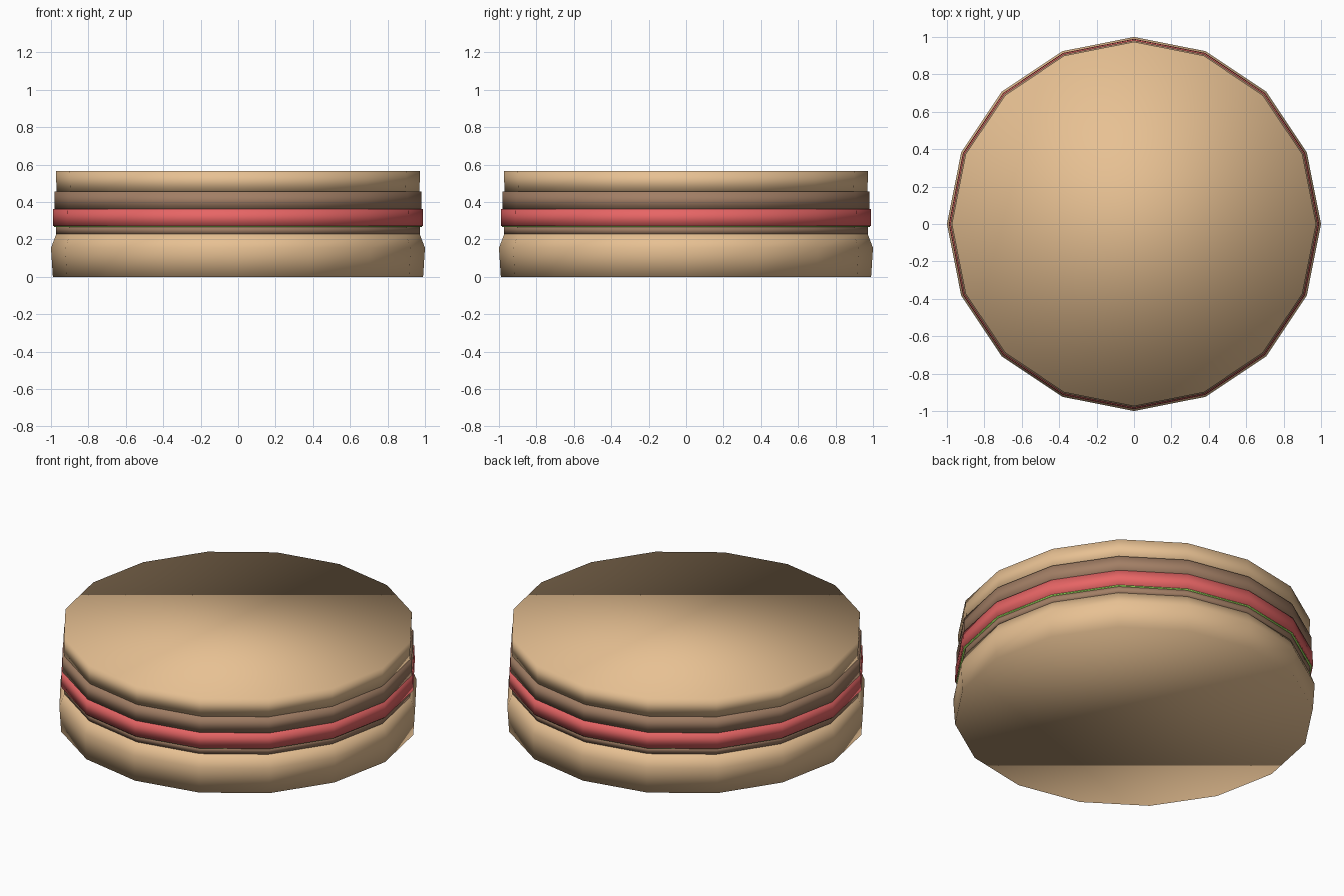
import bpy, bmesh
from math import cos, sin, tau

if "Cube" in bpy.data.objects:
    bpy.data.objects.remove(bpy.data.objects["Cube"])

SIDES = 16


def material(name, rgb):
    m = bpy.data.materials.new(name)
    m.diffuse_color = (*rgb, 1)
    m.use_nodes = True
    m.node_tree.nodes["Principled BSDF"].inputs["Base Color"].default_value = m.diffuse_color
    return m


def layer(name, profile, mat):
    """Closed 16-sided stack of rings from (radius, height) pairs, capped at both ends."""
    bm = bmesh.new()
    rings = [[bm.verts.new((r * cos(tau * i / SIDES), r * sin(tau * i / SIDES), z))
              for i in range(SIDES)] for r, z in profile]
    for low, high in zip(rings, rings[1:]):
        for i in range(SIDES):
            j = (i + 1) % SIDES
            bm.faces.new((low[i], low[j], high[j], high[i]))
    bm.faces.new(rings[0][::-1])
    bm.faces.new(rings[-1])
    for f in bm.faces:
        f.smooth = True
    me = bpy.data.meshes.new(name)
    bm.to_mesh(me)
    bm.free()
    me.materials.append(mat)
    ob = bpy.data.objects.new(name, me)
    bpy.context.collection.objects.link(ob)
    return ob


bread = material("bread", (0.80, 0.53, 0.29))
meat = material("meat", (0.36, 0.21, 0.13))
red = material("tomato_red", (0.80, 0.13, 0.13))
green = material("lettuce_green", (0.30, 0.65, 0.10))

# Buns
layer("bottom_bun", [(0.99, 0), (1.0, 0.155), (0.972, 0.228)], bread)
layer("top_bun", [(0.97, 0.455), (0.974, 0.567)], bread)

# Fillings, bottom to top
layer("lower_patty", [(0.972, 0.228), (0.974, 0.269)], meat)
layer("lettuce", [(0.984, 0.266), (0.984, 0.271)], green)
layer("tomato", [(0.990, 0.271), (0.988, 0.362)], red)
layer("upper_patty", [(0.982, 0.362), (0.982, 0.455)], meat)
